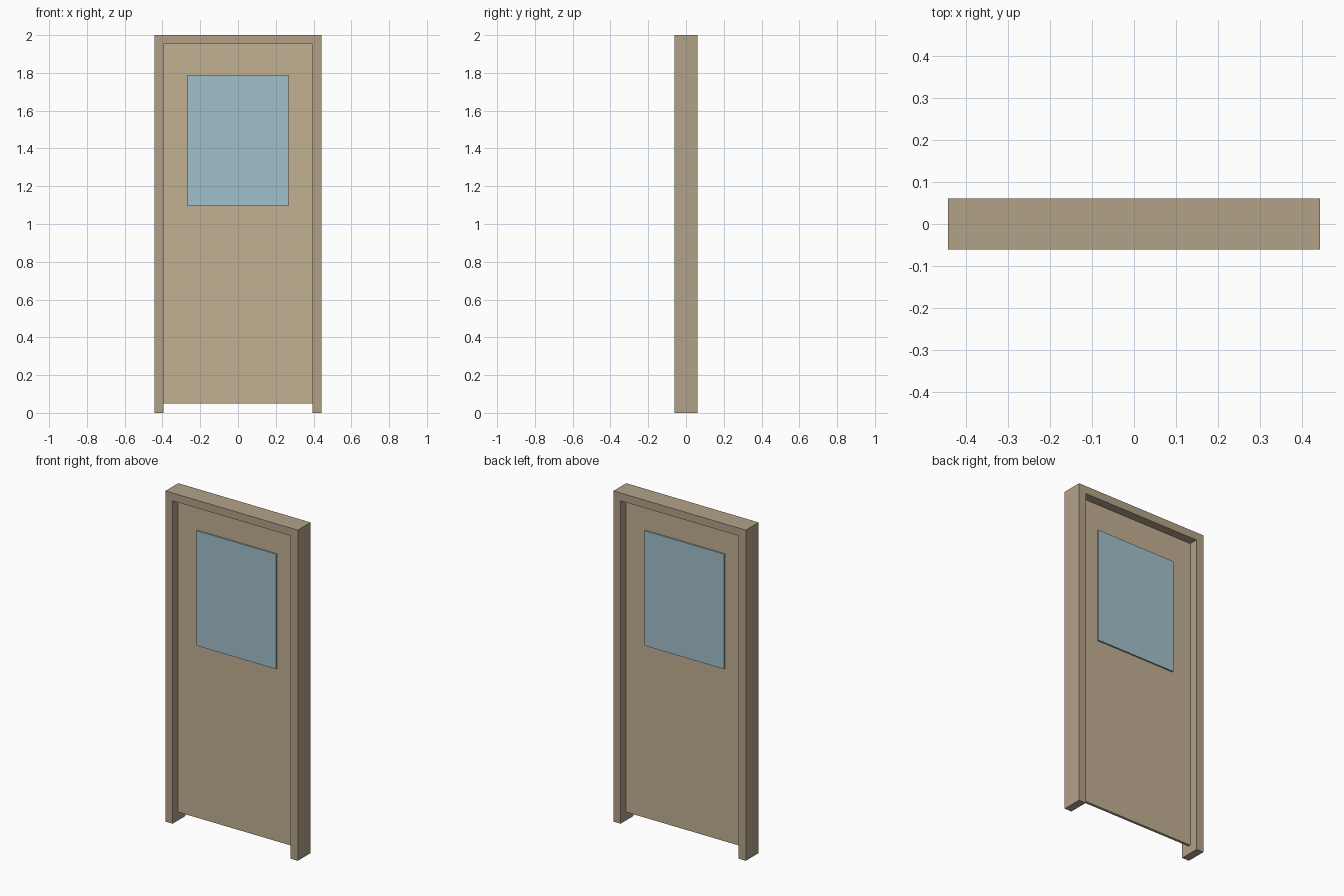
import bpy, bmesh

if "Cube" in bpy.data.objects:
    bpy.data.objects.remove(bpy.data.objects["Cube"])


def material(name, rgb):
    mat = bpy.data.materials.new(name)
    mat.diffuse_color = (*rgb, 1.0)
    mat.use_nodes = True
    mat.node_tree.nodes["Principled BSDF"].inputs["Base Color"].default_value = mat.diffuse_color
    return mat


def extruded(name, outline, half_depth, mat):
    """Extrude an (x, z) outline symmetrically about y = 0."""
    bm = bmesh.new()
    face = bm.faces.new([bm.verts.new((x, -half_depth, z)) for x, z in outline])
    result = bmesh.ops.extrude_face_region(bm, geom=[face])
    moved = [v for v in result["geom"] if isinstance(v, bmesh.types.BMVert)]
    bmesh.ops.translate(bm, verts=moved, vec=(0, 2 * half_depth, 0))
    bmesh.ops.recalc_face_normals(bm, faces=bm.faces)
    mesh = bpy.data.meshes.new(name)
    bm.to_mesh(mesh)
    bm.free()
    mesh.materials.append(mat)
    obj = bpy.data.objects.new(name, mesh)
    bpy.context.collection.objects.link(obj)
    return obj


def rectangle(half_width, bottom, top):
    return [(-half_width, bottom), (half_width, bottom),
            (half_width, top), (-half_width, top)]


frame_mat = material("frame_wood", (0.45, 0.36, 0.25))
door_mat = material("door_wood", (0.54, 0.44, 0.29))
glass_mat = material("glass", (0.36, 0.53, 0.60))

# Door frame: two jambs and a header in one arch outline
outer, inner, top, header = 0.443, 0.395, 2.0, 1.953
half = [(outer, 0), (outer, top)]
inside = [(inner, header), (inner, 0)]
arch = ([(-x, z) for x, z in half] + half[::-1]
        + inside[::-1] + [(-x, z) for x, z in inside])
extruded("door_frame", arch, 0.061, frame_mat)

# Door leaf, raised off the floor between the jambs
extruded("door_panel", rectangle(inner, 0.05, header), 0.008, door_mat)

# Window pane, standing slightly proud of both sides of the leaf
extruded("window_pane", rectangle(0.267, 1.095, 1.79), 0.017, glass_mat)
